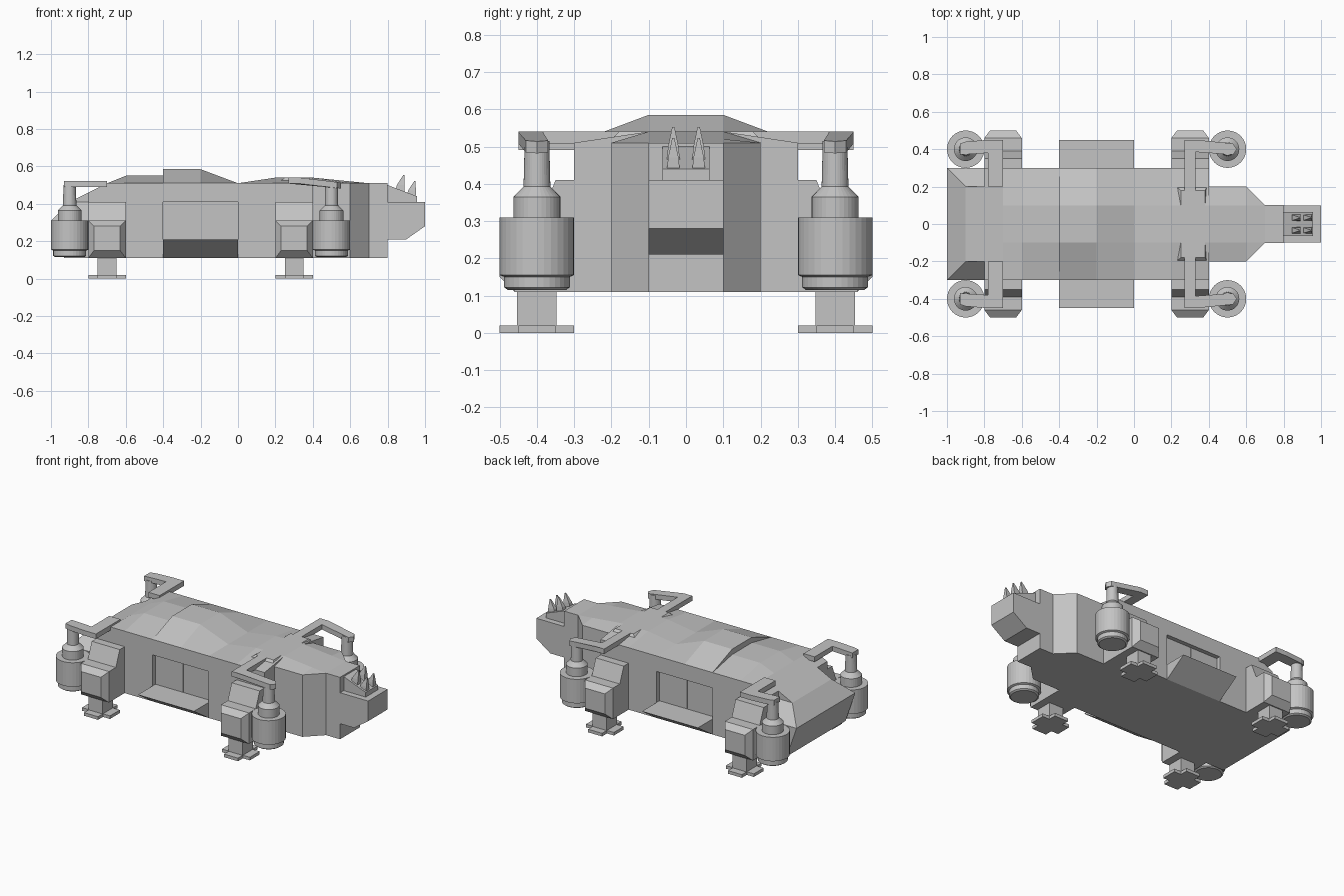
import bpy, bmesh, math
from mathutils import Vector

if "Cube" in bpy.data.objects:
    bpy.data.objects.remove(bpy.data.objects["Cube"], do_unlink=True)

grey = bpy.data.materials.new("hull grey")
grey.use_nodes = True
GREY = (0.55, 0.55, 0.55, 1)
grey.diffuse_color = GREY
grey.node_tree.nodes["Principled BSDF"].inputs["Base Color"].default_value = GREY


def finish(bm, name):
    bmesh.ops.remove_doubles(bm, verts=bm.verts, dist=1e-5)
    bmesh.ops.recalc_face_normals(bm, faces=bm.faces)
    mesh = bpy.data.meshes.new(name)
    bm.to_mesh(mesh)
    bm.free()
    mesh.materials.append(grey)
    ob = bpy.data.objects.new(name, mesh)
    bpy.context.collection.objects.link(ob)
    return ob


def loft(name, rings):
    """Skin a list of equal-length point rings and cap both ends."""
    bm = bmesh.new()
    rows = [[bm.verts.new(p) for p in ring] for ring in rings]
    n = len(rows[0])
    for a, b in zip(rows, rows[1:]):
        for i in range(n):
            j = (i + 1) % n
            bm.faces.new((a[i], a[j], b[j], b[i]))
    bm.faces.new(rows[0])
    bm.faces.new(rows[-1])
    return finish(bm, name)


def rect(x0, x1, y0, y1, z):
    return [(x0, y0, z), (x1, y0, z), (x1, y1, z), (x0, y1, z)]


def box(name, x0, x1, y0, y1, z0, z1):
    return loft(name, [rect(x0, x1, y0, y1, z) for z in (z0, z1)])


def lathe(name, x, y, profile, sides=32):
    turn = [2 * math.pi * i / sides for i in range(sides)]
    return loft(name, [[(x + r * math.cos(t), y + r * math.sin(t), z) for t in turn]
                       for r, z in profile])


def section(x, w, shoulder, crown):
    half = [(w, 0.11), (w, shoulder), (0.1, crown)]
    return ([(x, y, z) for y, z in half] +
            [(x, -y, z) for y, z in reversed(half)])


# Main hull: wide body with a stepped, faceted roof
hull = loft("hull", [section(*s) for s in (
    (-0.8, 0.3, 0.46, 0.46), (-0.7, 0.3, 0.51, 0.51), (-0.6, 0.3, 0.51, 0.55),
    (-0.4, 0.3, 0.51, 0.55), (-0.4, 0.3, 0.51, 0.585), (-0.2, 0.3, 0.51, 0.585),
    (0, 0.3, 0.51, 0.51), (0.2, 0.3, 0.51, 0.54), (0.4, 0.3, 0.51, 0.54))])

# Narrower forward hull tapering to the nose
loft("forward_hull", [section(*s) for s in (
    (0.4, 0.2, 0.51, 0.54), (0.6, 0.2, 0.51, 0.52),
    (0.7, 0.101, 0.51, 0.51), (0.8, 0.101, 0.51, 0.51))])

# Tail block, widest at mid height
loft("tail_block", [rect(-0.93, -0.8, -0.3, 0.3, 0.11),
                    rect(-1, -0.8, -0.3, 0.3, 0.31),
                    rect(-0.9, -0.8, -0.2, 0.2, 0.41)])
loft("tail_roof", [[(-0.9, y, 0.41), (-0.8, y, 0.46), (-0.8, y, 0.41)]
                   for y in (-0.2, 0.2)])

# Nose with sloping chin
loft("nose", [[(0.8, y, 0.21), (0.9, y, 0.21), (1, y, 0.28), (1, y, 0.41), (0.8, y, 0.41)]
              for y in (-0.1, 0.1)])

# Sensor mount and four forward-leaning spikes
loft("spike_mount", [[(0.8, y, 0.41), (0.957, y, 0.41), (0.957, y, 0.44), (0.8, y, 0.5)]
                     for y in (-0.063, 0.063)])
for x, z in ((0.865, 0.46), (0.925, 0.43)):
    for y in (-0.034, 0.034):
        loft("spike", [rect(x - 0.025, x + 0.025, y - 0.018, y + 0.018, z),
                       rect(x - 0.016, x + 0.026, y - 0.014, y + 0.014, z + 0.04),
                       rect(x + 0.018, x + 0.024, y - 0.003, y + 0.003, z + 0.093)])

for side in (-1, 1):
    def mirrored(points):
        return [(x, side * y, z) for x, y, z in points]

    # Door recess cut into the flank, with a centre seam
    cutter = box("door_cutter", -0.4, 0, side * 0.27, side * 0.35, 0.21, 0.41)
    cutter.hide_render = True
    cutter.hide_viewport = True
    cutter.display_type = 'WIRE'
    cut = hull.modifiers.new("door recess", 'BOOLEAN')
    cut.operation = 'DIFFERENCE'
    cut.object = cutter
    for x in (-0.3, -0.1):
        box("door_panel", x - 0.0985, x + 0.0985, side * 0.265, side * 0.275, 0.212, 0.408)

    # Side step with sloping underside
    loft("side_step", [mirrored([(x, 0.28, 0.11), (x, 0.3, 0.11),
                                 (x, 0.45, 0.21), (x, 0.28, 0.21)]) for x in (-0.4, 0)])

    # Landing legs
    for cx in (-0.7, 0.3):
        def slab(y, half, low, high):
            return mirrored([(cx - half, y, low), (cx + half, y, low),
                             (cx + half, y, high), (cx - half, y, high)])
        loft("leg_housing", [slab(0.28, 0.1, 0.11, 0.41), slab(0.35, 0.1, 0.11, 0.41),
                             slab(0.39, 0.1, 0.11, 0.31), slab(0.46, 0.1, 0.11, 0.31),
                             slab(0.5, 0.07, 0.15, 0.28)])
        cy = side * 0.4
        box("leg_column", cx - 0.05, cx + 0.05, cy - 0.053, cy + 0.053, 0.01, 0.12)
        # Cross-shaped foot
        corner = [(0.05, 0.1), (0.05, 0.05), (0.1, 0.05)]
        outline = []
        for k in range(4):
            for x, y in corner:
                for _ in range(k):
                    x, y = y, -x
                outline.append((cx + x, cy + y))
        loft("foot", [[(x, y, z) for x, y in outline] for z in (0, 0.02)])

    # Engine pods on posts
    for cx, post_top in ((-0.9, 0.5), (0.5, 0.515)):
        lathe("engine_pod", cx, side * 0.4, [
            (0.078, 0.115), (0.088, 0.122), (0.088, 0.15), (0.1, 0.155), (0.1, 0.31),
            (0.063, 0.31), (0.063, 0.365), (0.036, 0.392), (0.033, post_top)])

    # Support arms from the roof out to the pods
    rear = [(-0.7, 0.2), (-0.7, 0.45), (-0.78, 0.45), (-0.9, 0.44), (-0.93, 0.43),
            (-0.93, 0.37), (-0.78, 0.38), (-0.78, 0.2)]
    loft("rear_arm", [[(x, side * y, z) for x, y in rear] for z in (0.49, 0.522)])
    front = [(0.27, 0.17), (0.27, 0.45), (0.33, 0.45), (0.53, 0.43), (0.55, 0.4),
             (0.53, 0.37), (0.33, 0.385), (0.33, 0.17)]
    loft("front_arm", [[(x, side * y, z - 0.12 * max(0, x - 0.33)) for x, y in front]
                       for z in (0.508, 0.54)])

    # Roof fairing where the front arm joins
    loft("arm_fairing", [mirrored(rect(0.2, 0.4, 0.08, 0.22, 0.5)),
                         mirrored(rect(0.25, 0.38, 0.08, 0.18, 0.54))])
